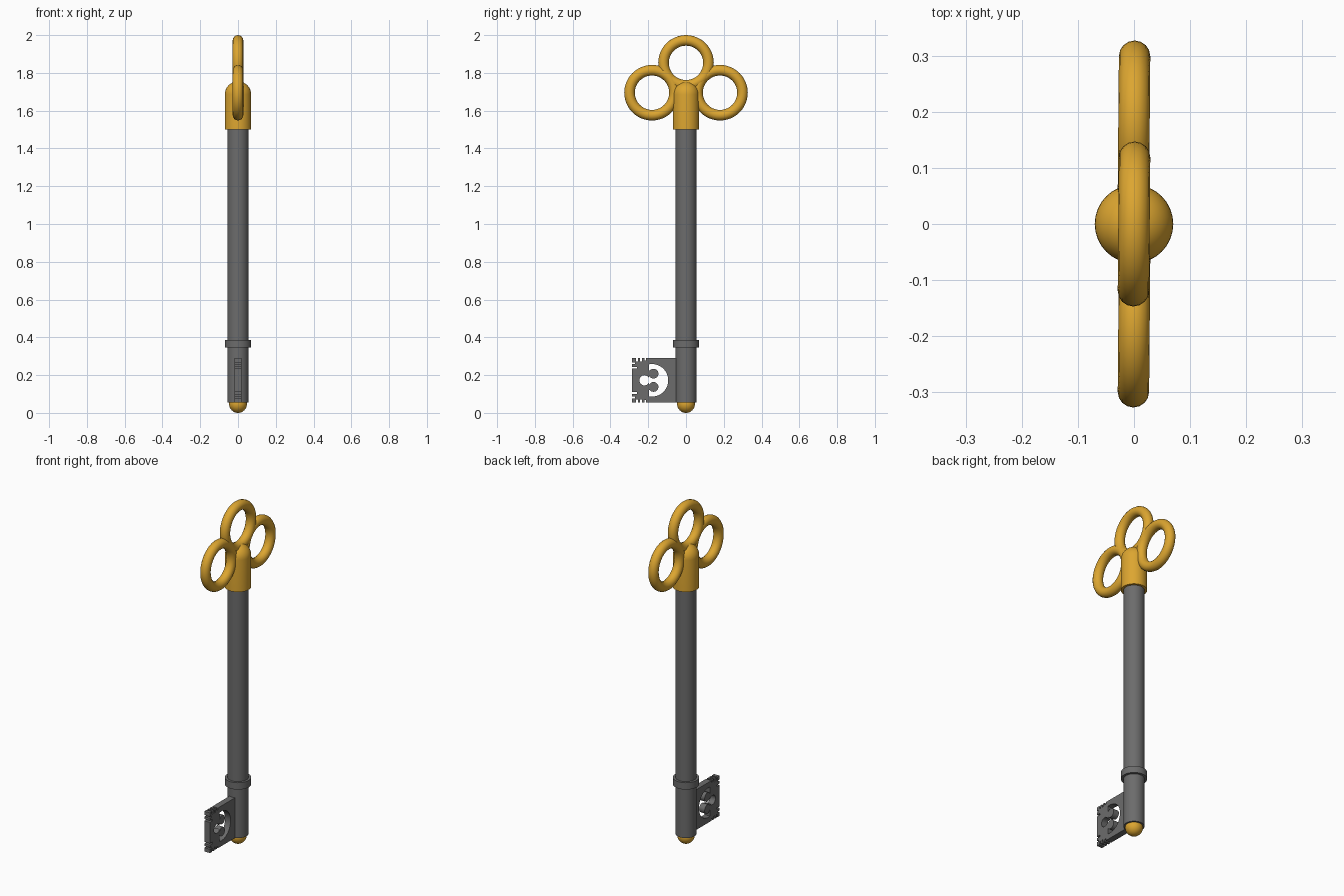
import bpy
from math import radians, cos, sin, pi
from mathutils import Matrix

cube = bpy.data.objects.get("Cube")
if cube:
    bpy.data.objects.remove(cube, do_unlink=True)


def material(name, rgb):
    m = bpy.data.materials.new(name)
    m.use_nodes = True
    color = (*rgb, 1)
    m.diffuse_color = color
    m.node_tree.nodes["Principled BSDF"].inputs["Base Color"].default_value = color
    return m


gold = material("gold", (0.72, 0.38, 0.03))
steel = material("dark steel", (0.15, 0.15, 0.15))


def finish(name, mat):
    ob = bpy.context.object
    ob.name = name
    ob.data.materials.clear()
    ob.data.materials.append(mat)
    bpy.ops.object.shade_smooth_by_angle(angle=radians(35))
    return ob


def lathe(name, profile, mat, sides=32):
    """Revolve a bottom-to-top (radius, height) profile around z."""
    verts, faces = [], []
    for r, z in profile:
        for i in range(sides):
            a = 2 * pi * i / sides
            verts.append((r * cos(a), r * sin(a), z))
    for k in range(len(profile) - 1):
        for i in range(sides):
            j = (i + 1) % sides
            faces.append((k * sides + i, k * sides + j,
                          (k + 1) * sides + j, (k + 1) * sides + i))
    faces.append(tuple(reversed(range(sides))))
    faces.append(tuple(range(len(verts) - sides, len(verts))))
    mesh = bpy.data.meshes.new(name)
    mesh.from_pydata(verts, [], faces)
    ob = bpy.data.objects.new(name, mesh)
    bpy.context.collection.objects.link(ob)
    bpy.ops.object.select_all(action="DESELECT")
    ob.select_set(True)
    bpy.context.view_layer.objects.active = ob
    return finish(name, mat)


def arc(cx, cy, r, start, end, steps=20):
    angles = [radians(start + (end - start) * i / steps) for i in range(steps + 1)]
    return [(cx + r * cos(a), cy + r * sin(a)) for a in angles]


# Shaft, collar and end ball
lathe("shaft", [(0.056, 0.055), (0.056, 1.51)], steel)
lathe("collar", [(0.056, 0.345), (0.07, 0.345), (0.07, 0.385), (0.056, 0.385)], steel)
bpy.ops.mesh.primitive_uv_sphere_add(segments=32, ring_count=16, radius=0.047,
                                     location=(0, 0, 0.047))
finish("tip_ball", gold)

# Domed socket joining the shaft to the bow
dome = [(max(r, 0.001), z) for r, z in arc(0, 1.685, 0.07, 0, 90, 10)]
lathe("bow_socket", [(0.07, 1.5)] + dome, gold)

# Trefoil bow of three rings
for name, y, z in (("top_ring", 0, 1.853), ("front_ring", -0.18, 1.695),
                   ("back_ring", 0.18, 1.695)):
    bpy.ops.mesh.primitive_torus_add(major_segments=48, minor_segments=16,
                                     major_radius=0.119, minor_radius=0.028,
                                     location=(0, y, z),
                                     rotation=(0, radians(90), radians(-0.5)))
    finish(name, gold)

# Notched outline of the bit, drawn as (y, z)
left, right, low, high = -0.285, -0.03, 0.055, 0.29
mid = (low + high) / 2
edge_cuts = [(0.02, 0.017), (0.042, 0.017), (0.064, 0.012)]   # offset, depth
side_cuts = [(0.022, 0.014), (0.046, 0.026)]
gap = 0.010


def corner(side):
    """Points from the shaft to the middle of the outer edge, top or bottom."""
    z = high if side > 0 else low
    pts = [(right, z)]
    for off, depth in reversed(edge_cuts):
        a, b = left + off + gap, left + off
        pts += [(a, z), (a, z - side * depth), (b, z - side * depth), (b, z)]
    pts.append((left, z))
    for off, depth in side_cuts:
        a, b = z - side * off, z - side * (off + gap)
        pts += [(left, a), (left + depth, a), (left + depth, b), (left, b)]
    return pts


outline = corner(1) + corner(-1)[::-1]

# Pierced window: round opening, two knobs and a small side lobe
window = (arc(-0.18, mid, 0.086, 100, -100, 36)
          + arc(-0.172, mid - 0.035, 0.026, -150, 150)
          + arc(-0.22, mid, 0.027, -25, -335)
          + arc(-0.172, mid + 0.035, 0.026, -150, 150))

curve = bpy.data.curves.new("bit", "CURVE")
curve.dimensions = "2D"
curve.fill_mode = "BOTH"
curve.extrude = 0.018
for pts in (outline, window):
    spline = curve.splines.new("POLY")
    spline.points.add(len(pts) - 1)
    for p, (u, v) in zip(spline.points, pts):
        p.co = (u, v, 0, 1)
    spline.use_cyclic_u = True
bit = bpy.data.objects.new("bit", curve)
bpy.context.collection.objects.link(bit)
bit.matrix_world = Matrix(((0, 0, 1, 0), (1, 0, 0, 0), (0, 1, 0, 0), (0, 0, 0, 1)))
bpy.ops.object.select_all(action="DESELECT")
bit.select_set(True)
bpy.context.view_layer.objects.active = bit
bpy.ops.object.convert(target="MESH")
finish("bit", steel)
